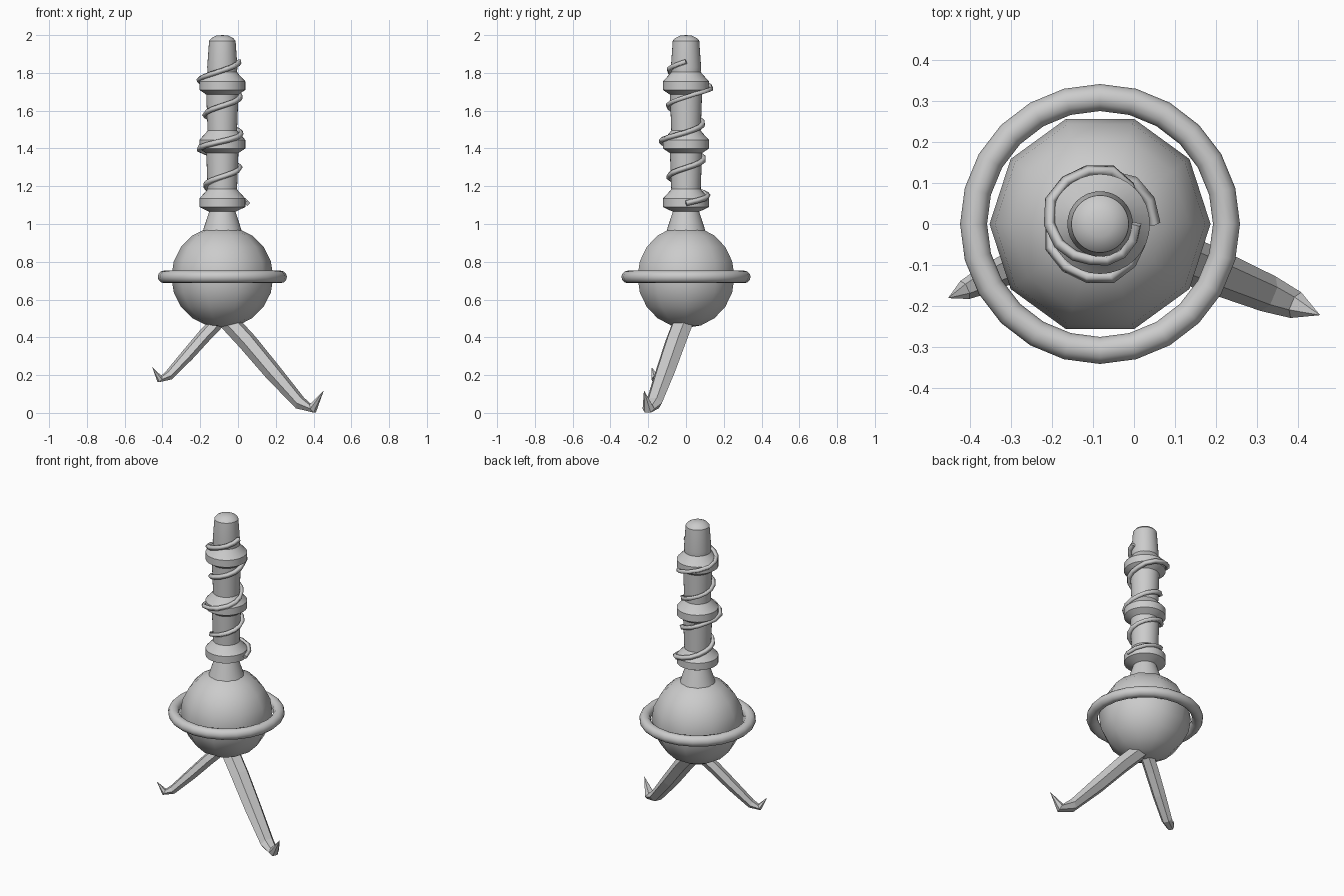
import bpy
import bmesh
from math import sin, cos, pi, radians
from mathutils import Vector, Matrix

cube = bpy.data.objects.get("Cube")
if cube:
    bpy.data.objects.remove(cube, do_unlink=True)

AXIS = Vector((-0.083, 0, 0))
BALL_Z = 0.72

grey = bpy.data.materials.new("plain_grey")
grey.use_nodes = True
grey.diffuse_color = (0.6, 0.6, 0.6, 1)
grey.node_tree.nodes["Principled BSDF"].inputs["Base Color"].default_value = (0.6, 0.6, 0.6, 1)


def add_object(name, data, location=AXIS):
    obj = bpy.data.objects.new(name, data)
    obj.location = location
    data.materials.append(grey)
    bpy.context.collection.objects.link(obj)
    return obj


def finish(name, bm, smooth_angle=None, location=AXIS):
    """Turn a bmesh into an object, smooth below the given angle."""
    bmesh.ops.recalc_face_normals(bm, faces=bm.faces)
    for f in bm.faces:
        f.smooth = smooth_angle is not None
    mesh = bpy.data.meshes.new(name)
    bm.to_mesh(mesh)
    bm.free()
    if smooth_angle:
        mesh.set_sharp_from_angle(angle=radians(smooth_angle))
    return add_object(name, mesh, location)


def bridge(bm, a, b, closed=True):
    n = len(a)
    for i in range(n):
        j = (i + 1) % n
        bm.faces.new((a[i], a[j], b[j], b[i]))


# Ball body
bm = bmesh.new()
bmesh.ops.create_uvsphere(bm, u_segments=10, v_segments=10, radius=0.27,
                          matrix=Matrix.Rotation(radians(18), 4, 'Z'))
finish("ball_body", bm, 60, AXIS + Vector((0, 0, BALL_Z)))

# Ring around the ball
bm = bmesh.new()
loops = []
for i in range(24):
    a = 2 * pi * i / 24
    loop = []
    for k in range(12):
        b = 2 * pi * k / 12
        r = 0.309 + 0.033 * cos(b)
        loop.append(bm.verts.new((r * cos(a), r * sin(a), 0.033 * sin(b))))
    loops.append(loop)
for i in range(24):
    bridge(bm, loops[i], loops[(i + 1) % 24])
finish("orbit_ring", bm, 60, AXIS + Vector((0, 0, BALL_Z)))

# Column profile: neck, three collars, tapered top with a small dome
profile = [(0.104, 0.96), (0.07, 1.08)]
for z in (1.09, 1.40, 1.71):
    profile += [(0.085, z - 0.025), (0.122, z), (0.122, z + 0.045),
                (0.085, z + 0.085), (0.078, z + 0.095)]
profile.remove((0.07, 1.08))
profile[1] = (0.07, 1.065)
profile += [(0.08, 1.83), (0.07, 1.97), (0.058, 1.984), (0.032, 1.997)]

SIDES = 32
bm = bmesh.new()
rings = [[bm.verts.new((r * cos(2 * pi * i / SIDES), r * sin(2 * pi * i / SIDES), z))
          for i in range(SIDES)] for r, z in profile]
for lower, upper in zip(rings, rings[1:]):
    bridge(bm, lower, upper)
bm.faces.new(rings[0])
tip = bm.verts.new((0, 0, 2.0))
for i in range(SIDES):
    bm.faces.new((rings[-1][i], rings[-1][(i + 1) % SIDES], tip))
finish("column", bm, 32)


def column_radius(z):
    for (r0, z0), (r1, z1) in zip(profile, profile[1:]):
        if z0 <= z <= z1:
            return r0 + (r1 - r0) * (z - z0) / (z1 - z0)
    return profile[-1][0]


# Wire spiral hugging the column and its collars
TURNS, STEPS = 4, 14
curve = bpy.data.curves.new("spiral_wire", 'CURVE')
curve.dimensions = '3D'
curve.bevel_depth = 0.015
curve.bevel_resolution = 0
curve.use_fill_caps = True
spline = curve.splines.new('POLY')
count = TURNS * STEPS + 1
spline.points.add(count - 1)
for i, p in enumerate(spline.points):
    a = 2 * pi * i / STEPS
    z = 1.11 + 0.75 * i / (count - 1)
    r = max(column_radius(z), 0.078) + 0.011
    p.co = (r * cos(a), r * sin(a), z, 1)
add_object("spiral_wire", curve)

# Leg sections: distance out, height, half width, half thickness, tilt
LEG_TOP = 0.48
leg_sections = [
    (0.03, 0.49, 0.060, 0.050, 45),
    (0.145, 0.375, 0.060, 0.050, 43),
    (0.290, 0.215, 0.056, 0.046, 43),
    (0.445, 0.052, 0.046, 0.036, 62),
    (0.518, 0.022, 0.034, 0.027, 118),
]
leg_tip = (0.582, 0.12)


def build_leg(name, heading, reach, drop, girth):
    out = Vector((cos(heading), sin(heading), 0))
    side = Vector((-sin(heading), cos(heading), 0))
    up = Vector((0, 0, 1))
    bm = bmesh.new()
    sections = []
    for r, z, w, t, tilt in leg_sections:
        centre = out * r * reach + up * (LEG_TOP + (z - LEG_TOP) * drop)
        normal = out * cos(radians(tilt)) + up * sin(radians(tilt))
        sections.append([bm.verts.new(centre + (side * w * cos(k * pi / 3)
                                                + normal * t * sin(k * pi / 3)) * girth)
                         for k in range(6)])
    for a, b in zip(sections, sections[1:]):
        bridge(bm, a, b)
    bm.faces.new(sections[0])
    # Upturned toe claw
    point = bm.verts.new(out * leg_tip[0] * reach
                         + up * (LEG_TOP + (leg_tip[1] - LEG_TOP) * drop))
    end = sections[-1]
    for k in range(6):
        bm.faces.new((end[k], end[(k + 1) % 6], point))
    finish(name, bm)


build_leg("long_left_leg", radians(-22.5), 1.0, 1.0, 1.0)
build_leg("short_right_leg", radians(180 + 26), 0.71, 0.66, 0.72)
